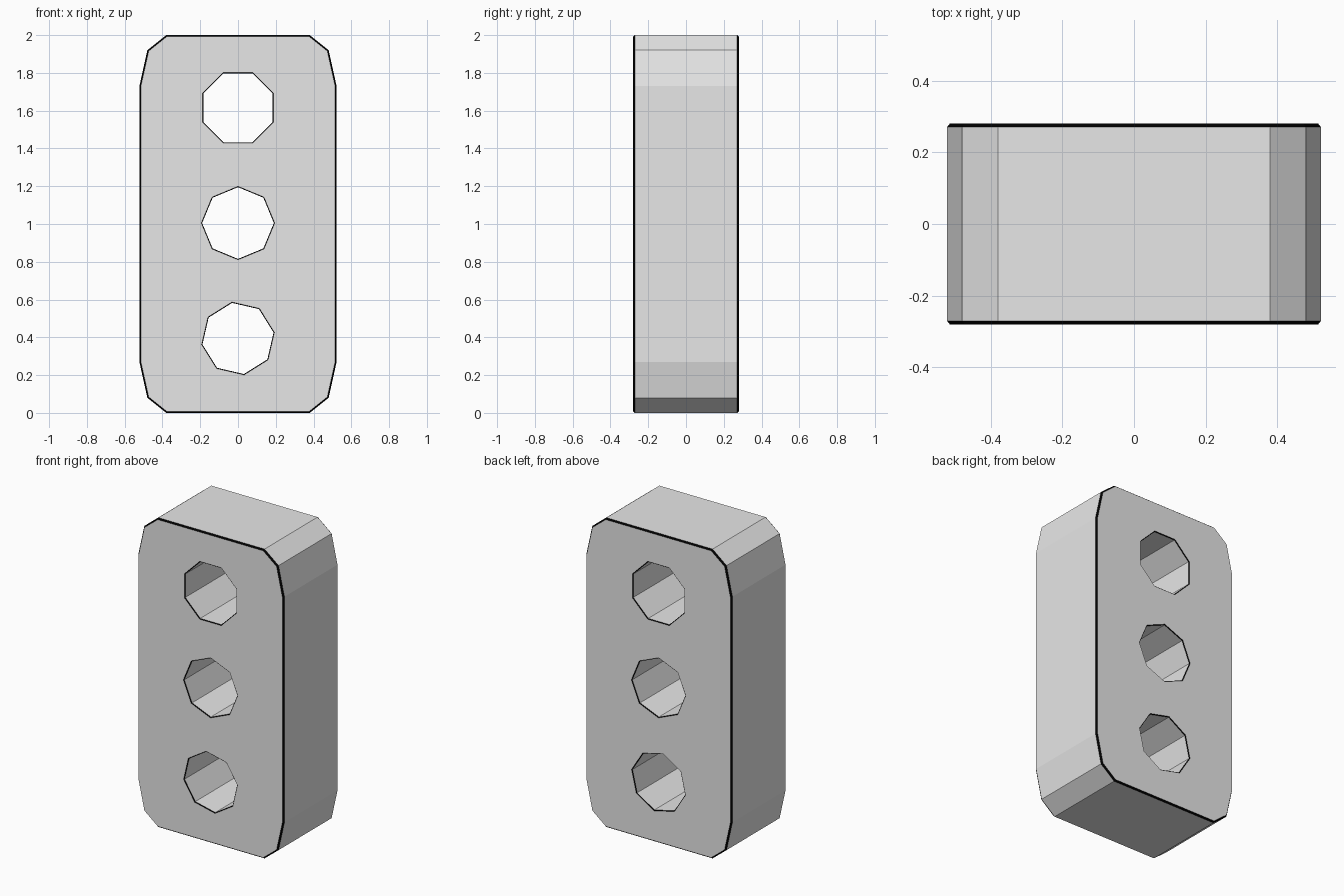
import bpy, bmesh, math
from mathutils import Vector

if "Cube" in bpy.data.objects:
    bpy.data.objects.remove(bpy.data.objects["Cube"])

HALF_DEPTH = 0.281


def ring(cz, radius, turn, sides=8):
    """Regular polygon hole outline around (0, cz)."""
    return [(radius * math.cos(turn + 2 * math.pi * i / sides),
             cz + radius * math.sin(turn + 2 * math.pi * i / sides))
            for i in range(sides)]


def offset(points, dist):
    """Move a counter-clockwise outline inwards by dist with mitred corners."""
    pts = [Vector(p) for p in points]
    result = []
    for i, p in enumerate(pts):
        a = (p - pts[i - 1]).normalized()
        b = (pts[(i + 1) % len(pts)] - p).normalized()
        na, nb = Vector((-a.y, a.x)), Vector((-b.y, b.x))
        result.append(p + (na + nb) * dist / (1 + na.dot(nb)))
    return result


# Block outline: right half, mirrored to the left
right = [(0.38, 0.0), (0.48, 0.08), (0.522, 0.27),
         (0.522, 1.73), (0.48, 1.92), (0.38, 2.0)]
outline = right + [(-x, z) for x, z in reversed(right)]

# Three eight-sided through holes, each turned differently
holes = [ring(1.615, 0.198, math.radians(22.5)),
         ring(1.005, 0.190, 0.0),
         ring(0.394, 0.191, math.radians(9.5))]

# (outline, rim inset across the face, rim depth): holes have a finer rim
loops = [(outline, 0.008, 0.010)] + [(h, -0.004, 0.004) for h in holes]

bm = bmesh.new()
caps = {0: [], 3: []}   # edges bounding the front and back faces
for pts, inset, depth in loops:
    inner = offset(pts, inset)
    levels = [(inner, -HALF_DEPTH), (pts, -HALF_DEPTH + depth),
              (pts, HALF_DEPTH - depth), (inner, HALF_DEPTH)]
    rows = [[bm.verts.new((x, y, z)) for x, z in ps] for ps, y in levels]
    n = len(pts)
    for band in range(3):
        lower, upper = rows[band], rows[band + 1]
        for i in range(n):
            j = (i + 1) % n
            f = bm.faces.new((lower[i], lower[j], upper[j], upper[i]))
            f.material_index = 0 if band == 1 else 1   # dark rims
    for level in caps:
        row = rows[level]
        caps[level] += [bm.edges.get((row[i], row[(i + 1) % n]))
                        for i in range(n)]

# Front and back faces around the holes
for edges in caps.values():
    filled = bmesh.ops.triangle_fill(bm, edges=edges, use_beauty=True)
    for g in filled["geom"]:
        if isinstance(g, bmesh.types.BMFace):
            g.material_index = 0
bmesh.ops.recalc_face_normals(bm, faces=bm.faces)

mesh = bpy.data.meshes.new("block_with_holes")
bm.to_mesh(mesh)
bm.free()

# Pale grey block, black edge lines
for name, value in (("pale_grey", 0.8), ("black", 0.0)):
    mat = bpy.data.materials.new(name)
    mat.diffuse_color = (value, value, value, 1)
    mat.use_nodes = True
    mat.node_tree.nodes["Principled BSDF"].inputs["Base Color"].default_value = mat.diffuse_color
    mesh.materials.append(mat)

block = bpy.data.objects.new("block_with_holes", mesh)
bpy.context.collection.objects.link(block)
